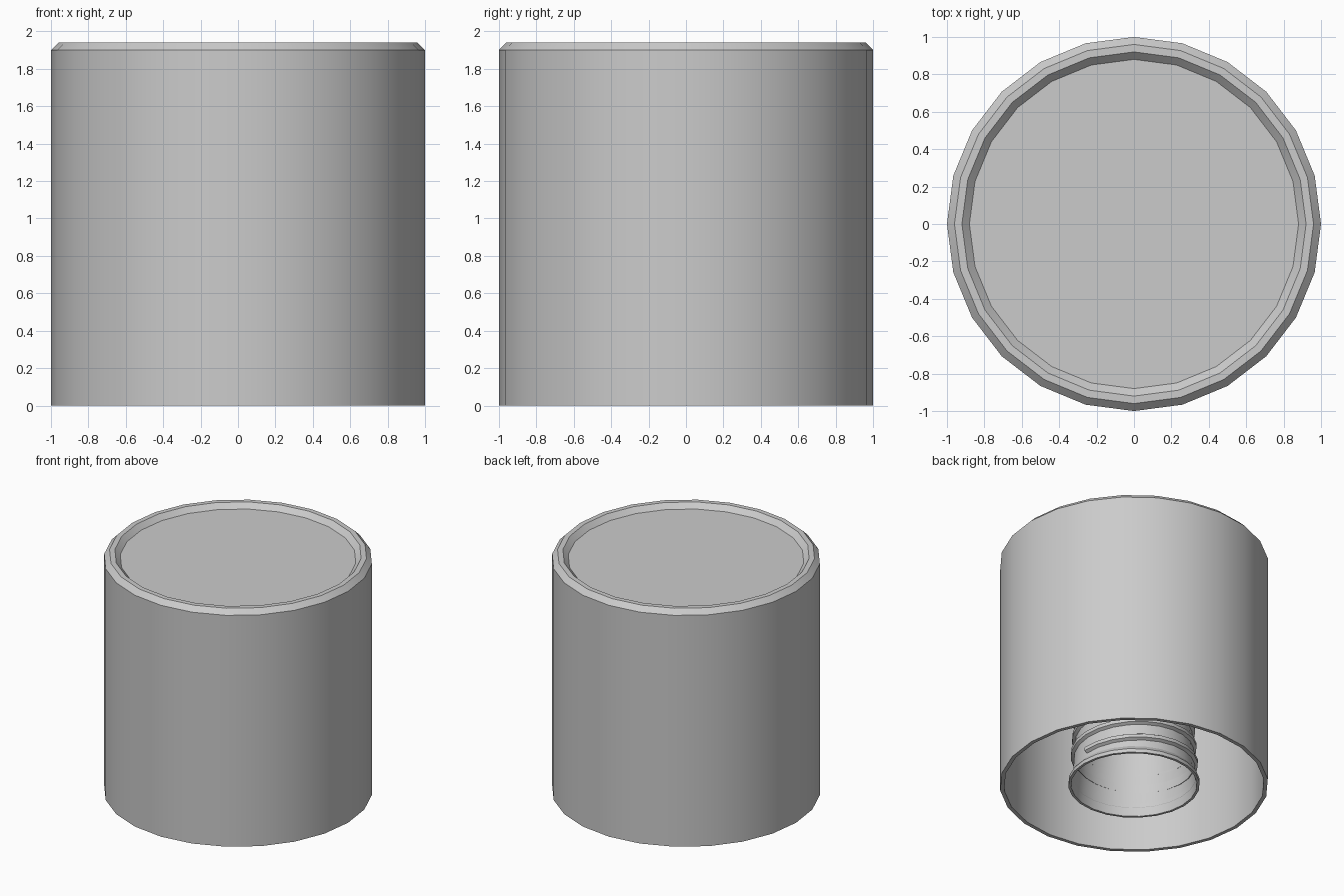
import bpy, math

if "Cube" in bpy.data.objects:
    bpy.data.objects.remove(bpy.data.objects["Cube"])

SIDES = 24
grey = bpy.data.materials.new("light grey")
grey.diffuse_color = (0.6, 0.6, 0.6, 1)
grey.use_nodes = True
grey.node_tree.nodes["Principled BSDF"].inputs["Base Color"].default_value = grey.diffuse_color


def finish(name, verts, faces):
    mesh = bpy.data.meshes.new(name)
    mesh.from_pydata(verts, [], faces)
    mesh.materials.append(grey)
    obj = bpy.data.objects.new(name, mesh)
    bpy.context.collection.objects.link(obj)
    bpy.ops.object.select_all(action='DESELECT')
    obj.select_set(True)
    bpy.context.view_layer.objects.active = obj
    bpy.ops.object.shade_smooth_by_angle(angle=math.radians(30))
    return obj


def lathe(name, profile, cap_ends=False):
    """Spin (radius, z) points around z; cap the ends or close the loop."""
    n = len(profile)
    verts = [(r * math.cos(2 * math.pi * i / SIDES), r * math.sin(2 * math.pi * i / SIDES), z)
             for r, z in profile for i in range(SIDES)]
    faces = []
    for j in range(n - 1 if cap_ends else n):
        k = (j + 1) % n
        for i in range(SIDES):
            m = (i + 1) % SIDES
            faces.append((j * SIDES + i, j * SIDES + m, k * SIDES + m, k * SIDES + i))
    if cap_ends:
        faces.append(tuple(reversed(range(SIDES))))
        faces.append(tuple(range((n - 1) * SIDES, n * SIDES)))
    return finish(name, verts, faces)


def thread(name, radius, z0, z1, turns, depth, width):
    """Helical ridge with a trapezoid section."""
    steps = int(turns * SIDES)
    verts, faces = [], []
    for s in range(steps + 1):
        t = s / steps
        a = 2 * math.pi * s / SIDES
        z, r = z0 + (z1 - z0) * t, radius(z0 + (z1 - z0) * t)
        for dr, dz in ((-0.01, -width), (depth, -width * 0.4), (depth, width * 0.4), (-0.01, width)):
            verts.append(((r + dr) * math.cos(a), (r + dr) * math.sin(a), z + dz))
        if s:
            b = 4 * (s - 1)
            for k in range(4):
                m = (k + 1) % 4
                faces.append((b + k, b + 4 + k, b + 4 + m, b + m))
    faces += [(0, 1, 2, 3), tuple(4 * steps + k for k in (3, 2, 1, 0))]
    return finish(name, verts, faces)


# outer cap: hollow below, raised chamfered rim around a recessed top disc
lathe("outer_cap", [(0.97, 1.53), (0.97, 0), (1, 0), (1, 1.90), (0.96, 1.94),
                    (0.92, 1.94), (0.88, 1.90)], cap_ends=True)

# inner neck tube hanging from the ceiling, with a lip at its mouth
lathe("inner_neck", [(0.47, 0), (0.49, 0), (0.49, 0.03), (0.46, 0.07),
                     (0.43, 0.5), (0.43, 1.53), (0.41, 1.53), (0.41, 0.5)])

# screw thread around the neck
thread("neck_thread", lambda z: 0.46 - 0.03 * min(1, (z - 0.07) / 0.43),
       0.13, 0.62, 3.5, 0.025, 0.035)
